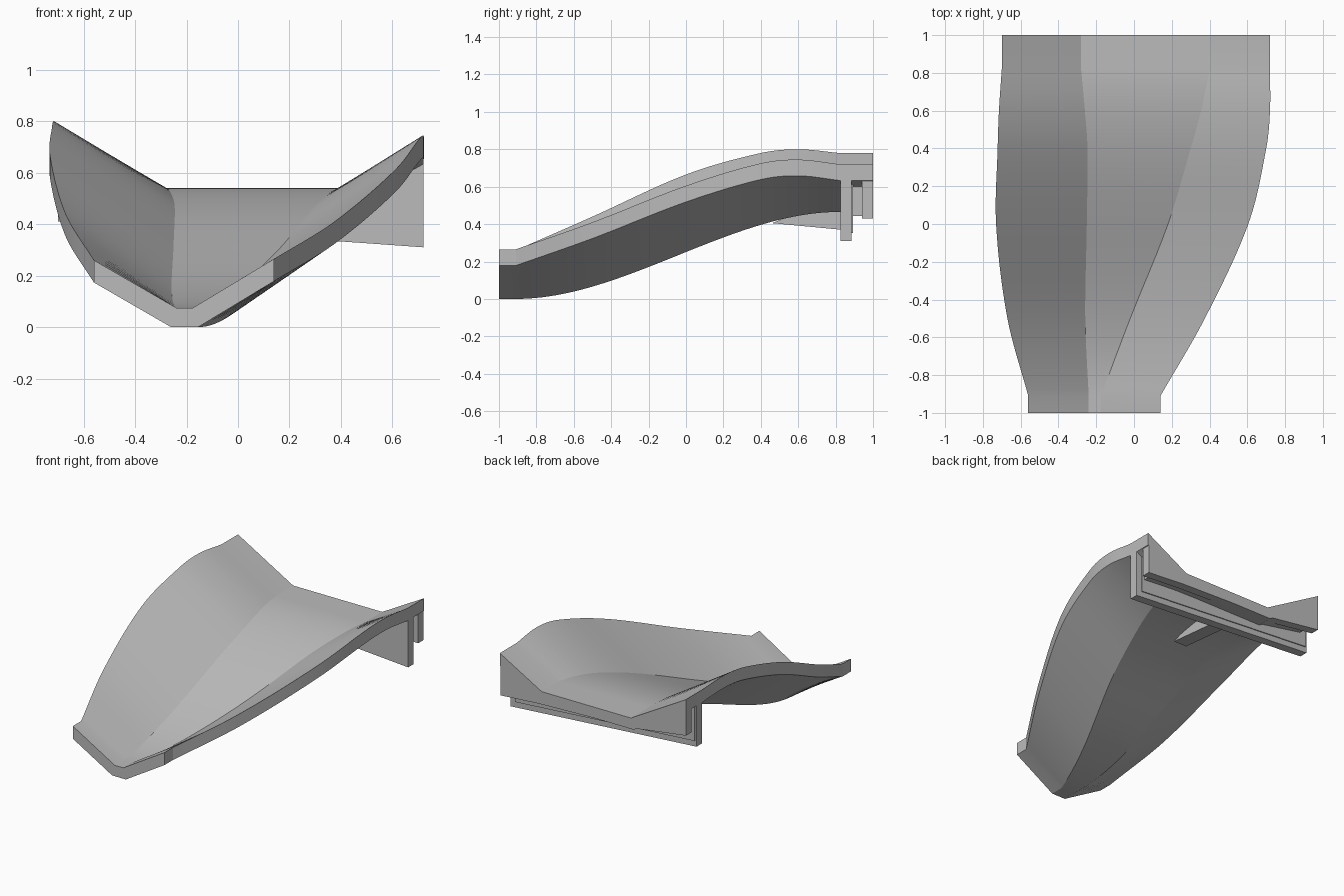
import bpy, bmesh, math

cube = bpy.data.objects.get("Cube")
if cube:
    bpy.data.objects.remove(cube, do_unlink=True)

grey = bpy.data.materials.new("plain_grey")
grey.use_nodes = True
GREY = (0.5, 0.5, 0.5, 1)
grey.diffuse_color = GREY
grey.node_tree.nodes["Principled BSDF"].inputs["Base Color"].default_value = GREY

THICK, FOLD = 0.075, 0.02
EDGE = THICK / math.cos(math.radians(30))
START, END = -0.91, 0.82

# Stations: y, left rim x, left rim z, left fold x, right fold x, right rim x, right rim z
STATIONS = [
    (START, -0.56, 0.26, -0.24, -0.175, 0.14, 0.265),
    (-0.5, -0.67, 0.44, -0.258, -0.02, 0.375, 0.41),
    (0.0, -0.73, 0.665, -0.25, 0.18, 0.605, 0.605),
    (0.4, -0.722, 0.78, -0.246, 0.30, 0.70, 0.725),
    (0.6, -0.715, 0.80, -0.26, 0.355, 0.72, 0.745),
    (END, -0.70, 0.78, -0.28, 0.40, 0.72, 0.72),
]


def slope(i, k):
    a, b = STATIONS[max(i - 1, 0)], STATIONS[min(i + 1, len(STATIONS) - 1)]
    return (b[k] - a[k]) / (b[0] - a[0])


def blend(y, k):
    """Smooth curve through column k of the stations."""
    i = max(j for j in range(len(STATIONS) - 1) if STATIONS[j][0] <= y)
    a, b = STATIONS[i], STATIONS[i + 1]
    h = b[0] - a[0]
    t = (y - a[0]) / h
    return ((2*t**3 - 3*t**2 + 1) * a[k] + (t**3 - 2*t**2 + t) * h * slope(i, k)
            + (3*t**2 - 2*t**3) * b[k] + (t**3 - t**2) * h * slope(i + 1, k))


def section(y):
    """Closed outline of the trough: upper surface, then underside."""
    y = min(max(y, START), END)
    xl, zl, fl, fr, xr, zr = (blend(y, k) for k in range(1, 7))
    t = (y - START) / (END - START)
    floor = THICK + 0.465 * t * t * (3 - 2 * t)
    return [(xl, zl), (fl, floor), (fr, floor), (xr, zr),
            (xr, zr - EDGE), (fr + FOLD, floor - THICK),
            (fl - FOLD, floor - THICK), (xl, zl - EDGE)]


def loft(name, rings):
    """Skin a list of equal rings of 3D points and cap both ends."""
    bm = bmesh.new()
    loops = [[bm.verts.new(p) for p in ring] for ring in rings]
    n = len(loops[0])
    for a, b in zip(loops, loops[1:]):
        for i in range(n):
            j = (i + 1) % n
            bm.faces.new((a[i], a[j], b[j], b[i]))
    bm.faces.new(loops[0])
    bm.faces.new(loops[-1])
    bmesh.ops.recalc_face_normals(bm, faces=bm.faces)
    mesh = bpy.data.meshes.new(name)
    bm.to_mesh(mesh)
    bm.free()
    mesh.materials.append(grey)
    obj = bpy.data.objects.new(name, mesh)
    bpy.context.collection.objects.link(obj)
    return obj


# Trough: straight mouth, twisting body, straight back lip
STEPS = 48
ys = [-1] + [START + (END - START) * i / STEPS for i in range(STEPS + 1)] + [1]
trough = loft("trough", [[(x, y, z) for x, z in section(y)] for y in ys])
bpy.ops.object.select_all(action="DESELECT")
trough.select_set(True)
bpy.context.view_layer.objects.active = trough
bpy.ops.object.shade_smooth_by_angle(angle=math.radians(12))

# Bracket plates hang from the underside of the back lip
upper = section(END)[:4]
under = section(END)[4:]


def underside(x):
    pts = sorted(under)
    for (xa, za), (xb, zb) in zip(pts, pts[1:]):
        if x <= xb:
            return za + (zb - za) * (x - xa) / (xb - xa)
    return pts[-1][1]


def plate(name, y0, y1, x0, x1, z_end):
    """Plate between x0 and x1 whose lower edge climbs gently toward -x."""
    xs = [x0, under[2][0], under[1][0], x1]
    top = [(x, underside(x) + 0.015) for x in xs]
    low = [(x, min(z_end + 0.071 * (0.72 - x), underside(x) + 0.01)) for x in reversed(xs)]
    return loft(name, [[(x, y, z) for x, z in top + low] for y in (y0, y1)])


plate("bracket_front_plate", 0.825, 0.885, -0.70, 0.72, 0.31)
plate("bracket_step", 0.885, 0.892, -0.69, 0.68, 0.35)
plate("bracket_filler", 0.89, 0.945, -0.64, 0.66, 0.44)
plate("bracket_back_plate", 0.94, 1.0, -0.70, 0.715, 0.43)

# Gusset under the floor
GUSSET = [(0.46, 0.405), (0.83, 0.37), (0.83, 0.48), (0.6, 0.46)]
loft("gusset", [[(x, y, z) for y, z in GUSSET] for x in (-0.05, 0.05)])
